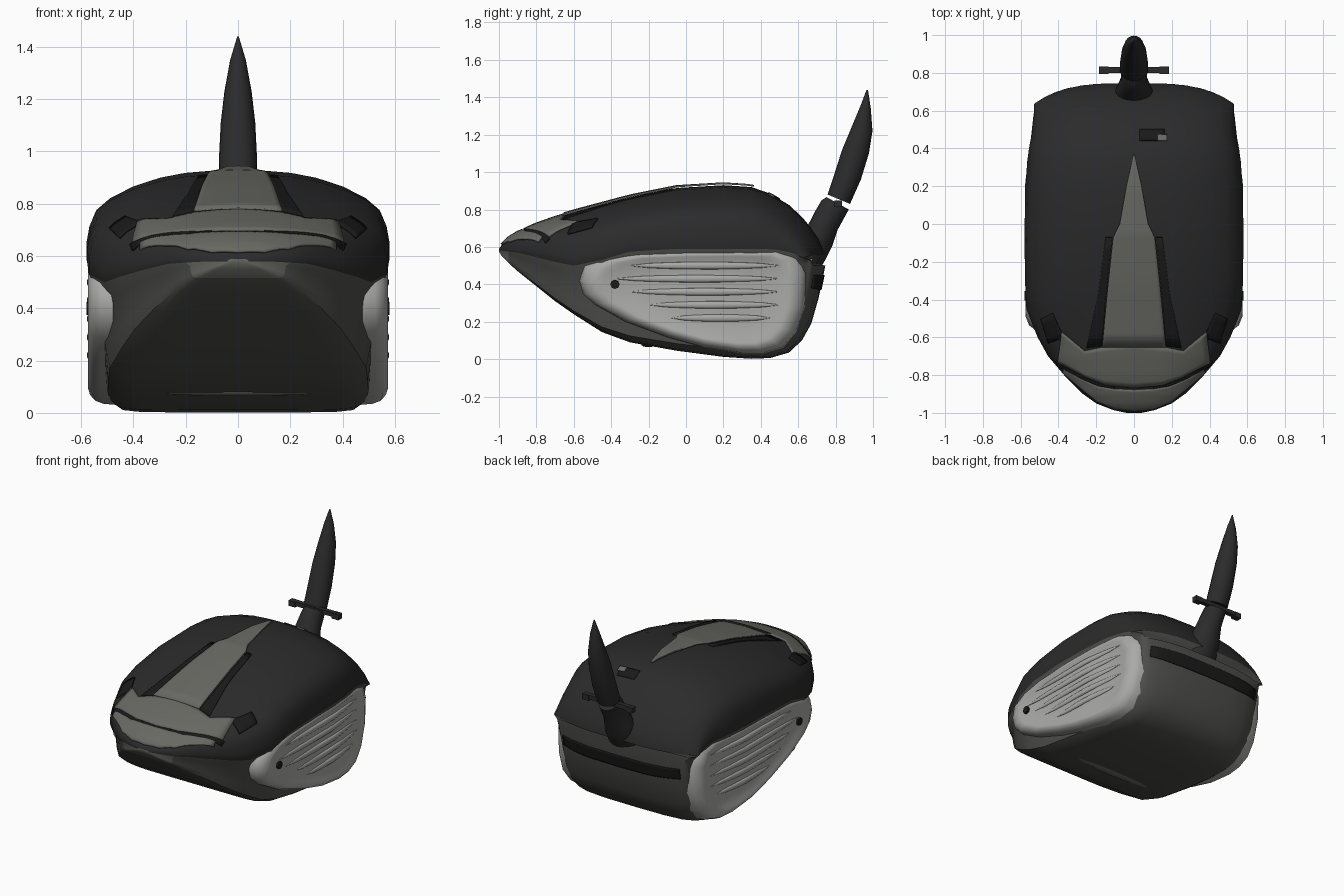
import bpy, bmesh, math
from mathutils import Vector
from mathutils.bvhtree import BVHTree

if "Cube" in bpy.data.objects:
    bpy.data.objects.remove(bpy.data.objects["Cube"])


def mat(name, r, g, b):
    m = bpy.data.materials.new(name)
    m.diffuse_color = (r, g, b, 1)
    m.use_nodes = True
    m.node_tree.nodes["Principled BSDF"].inputs["Base Color"].default_value = m.diffuse_color
    return m


SHELL = mat("charcoal shell", .024, .024, .024)
HULL = mat("dark grey hull", .075, .075, .07)
OLIVE = mat("warm grey trim", .14, .14, .125)
PANEL = mat("light grey panel", .40, .40, .39)
BLACK = mat("black recess", .010, .010, .010)


def make(name, verts, faces, mats, idx=None, angle=35, solid=0):
    me = bpy.data.meshes.new(name)
    me.from_pydata([tuple(v) for v in verts], [], faces)
    for m in mats:
        me.materials.append(m)
    if idx:
        for p, i in zip(me.polygons, idx):
            p.material_index = i
    bm = bmesh.new()
    bm.from_mesh(me)
    bmesh.ops.remove_doubles(bm, verts=bm.verts, dist=1e-5)
    bmesh.ops.recalc_face_normals(bm, faces=bm.faces)
    bm.to_mesh(me)
    bm.free()
    ob = bpy.data.objects.new(name, me)
    bpy.context.collection.objects.link(ob)
    if solid:
        s = ob.modifiers.new("thickness", 'SOLIDIFY')
        s.thickness, s.offset = solid, 0
    bpy.ops.object.select_all(action='DESELECT')
    ob.select_set(True)
    bpy.context.view_layer.objects.active = ob
    bpy.ops.object.shade_smooth_by_angle(angle=math.radians(angle))
    return ob


def loft(rings):
    n = len(rings[0])
    verts = [v for r in rings for v in r]
    faces = [(i*n + j, i*n + (j+1) % n, (i+1)*n + (j+1) % n, (i+1)*n + j)
             for i in range(len(rings)-1) for j in range(n)]
    faces += [tuple(range(n))[::-1], tuple(range(len(verts)-n, len(verts)))]
    return verts, faces


# Body: y, half width, bottom, seam height, top
stations = [
    (-1, .04, .575, .58, .59), (-.985, .11, .55, .58, .61), (-.95, .2, .515, .575, .645),
    (-.9, .27, .47, .57, .675), (-.8, .37, .39, .545, .72), (-.7, .455, .31, .52, .755),
    (-.6, .51, .24, .50, .785), (-.45, .57, .145, .53, .825), (-.3, .577, .09, .575, .865),
    (-.05, .58, .045, .59, .915), (.2, .575, .012, .59, .93), (.35, .565, .002, .59, .92),
    (.45, .555, .006, .59, .885), (.55, .54, .035, .585, .825), (.62, .535, .1, .575, .76),
    (.67, .53, .19, .565, .70), (.71, .53, .33, .55, .64), (.745, .53, .5, .54, .56)]
lower = [(0, 1), (.4, 1), (.65, .998), (.78, .985), (.86, .93), (.89, .7), (.92, .2)]
upper = [(1, 0), (1, .18), (.98, .38), (.94, .55), (.85, .68), (.7, .81), (.52, .91), (.35, .965), (.17, .99), (0, 1)]


def section(y, w, zb, zs, zt):
    half = [(fx*w, zs - fz*(zs-zb)) for fx, fz in lower] + [(fx*w, zs + fz*(zt-zs)) for fx, fz in upper]
    loop = half + [(-x, z) for x, z in half[-2:0:-1]]
    k = min(max((y-.3)/.445, 0), 1)          # rear face curves forward at its corners
    return [(x, y - .11*k*(abs(x)/.53)**3.5, z) for x, z in loop]


verts, faces = loft([section(*s) for s in stations])
n, nl = len(lower)*2 + len(upper)*2 - 2, len(lower)
idx = []
for f in faces[:-2]:
    j = f[0] % n
    low = j < nl or j >= n - nl
    idx.append((2 if stations[f[0]//n][0] < -.96 else 0) if low else 1)
body = make("body", verts, faces, [HULL, SHELL, OLIVE], idx + [2, 0])
bm = bmesh.new()
bm.from_mesh(body.data)
tree = BVHTree.FromBMesh(bm)


# Thin plates that follow the body; rows give both ends of each line across the plate
def plate(name, rows, material, view='TOP', off=.006, both=True, n=8, sub=4):
    dense = []
    for a, b in zip(rows, rows[1:]):
        dense += [[p + (q-p)*t/sub for p, q in zip(a, b)] for t in range(sub)]
    dense.append(rows[-1])
    verts, faces = [], []
    for side in ((1, -1) if both else (1,)):
        base = len(verts)
        for a, b, c, d in dense:
            for i in range(n+1):
                u, v = a + (c-a)*i/n, b + (d-b)*i/n
                if view == 'TOP':
                    hit, nor = tree.ray_cast(Vector((side*u, v, 2)), Vector((0, 0, -1)))[:2]
                else:
                    hit, nor = tree.ray_cast(Vector((side*u, 2, v)), Vector((0, -1, 0)))[:2]
                if hit is None:
                    hit, nor = tree.find_nearest(Vector((side*u, v, .6)))[:2]
                verts.append(hit + nor*off)
        m = n + 1
        faces += [(base+i*m+j, base+i*m+j+1, base+(i+1)*m+j+1, base+(i+1)*m+j)
                  for i in range(len(dense)-1) for j in range(n)]
    return make(name, verts, faces, [material], solid=.009)


plate("hood_spear", [(0, .36, .004, .36), (0, .2, .04, .2), (0, 0, .075, 0), (0, -.07, .11, -.07),
                     (0, -.35, .14, -.35), (0, -.65, .168, -.65)], OLIVE, off=.011)
plate("brow_band", [(0, -.63, 0, -.865), (.165, -.65, .15, -.85), (.26, -.67, .25, -.81),
                    (.38, -.57, .40, -.73)], OLIVE)
plate("visor_slot", [(.1, -.855, .1, -.88), (.25, -.805, .25, -.835), (.41, -.725, .40, -.75)], BLACK, off=.004)
plate("nose_band", [(0, -.875, 0, -.985), (.1, -.87, .1, -.975), (.19, -.855, .19, -.94),
                    (.28, -.815, .28, -.865), (.37, -.765, .37, -.785)], OLIVE)
plate("headlight", [(.43, -.47, .49, -.50), (.37, -.60, .45, -.63)], BLACK, off=.005)
plate("hood_scoop", [(.115, -.07, .15, -.07), (.145, -.35, .19, -.38), (.17, -.645, .25, -.655)], BLACK, off=.002)
plate("button_surround", [(.03, .5, .16, .5), (.03, .44, .16, .44)], BLACK, off=.001, both=False)
plate("button", [(.125, .47, .175, .47), (.125, .44, .175, .44)], OLIVE, off=.004, both=False)
plate("rear_slot", [(0, .45, 0, .37), (.25, .45, .25, .37), (.43, .45, .43, .38)], BLACK, 'BACK', off=.002)
bm.free()

# Side panels: outline (y, z) stepped outwards in rings
outline = [(-.57, .42), (-.55, .5), (-.46, .55), (-.3, .58), (0, .592), (.3, .595), (.52, .595), (.61, .56),
           (.65, .46), (.64, .28), (.59, .14), (.52, .06), (.42, .03), (.3, .03), (.1, .06),
           (-.1, .115), (-.33, .2), (-.49, .29), (-.55, .35)]
cy, cz = .1, .35
rings = [(1, .47), (.985, .525), (.95, .555), (.88, .574), (.82, .574), (.77, .565), (.4, .568)]


def panel_x(x, y):
    return x - .05*max(0, (y-.2)/.45)


for side, word in ((1, "right"), (-1, "left")):
    pts = [[(side*panel_x(x, cy+(y-cy)*s), cy+(y-cy)*s, cz+(z-cz)*s) for y, z in outline] for s, x in rings]
    make(word + "_side_panel", *loft(pts), [PANEL], angle=50)
    # Ribs, as long flattened lens shapes
    for i, (y0, y1) in enumerate([(-.3, .5), (-.38, .5), (-.3, .5), (-.2, .5), (-.08, .45)]):
        z, ribs = .5 - .07*i, []
        for k in range(9):
            t = k/8
            y, r = y0 + (y1-y0)*t, max(.05, math.sin(math.pi*t)**.5)
            ribs.append([(side*(panel_x(.566, y) + .012*r*math.cos(a)), y, z + .02*r*math.sin(a))
                         for a in [math.tau*q/12 for q in range(12)]])
        make(f"{word}_panel_rib_{i+1}", *loft(ribs), [PANEL], angle=60)
    ring = [[(side*x, -.38 + .025*math.cos(a), .4 + .025*math.sin(a))
             for a in [math.tau*q/8 for q in range(8)]] for x in (.55, .579)]
    make(word + "_panel_port", *loft(ring), [BLACK])


# Rear fin: elliptical sections between a front and a back point, with half width
def fin(name, rows):
    rings = []
    for yf, zf, yb, zb, hx in rows:
        rings.append([(hx*math.sin(a), (yf+yb)/2 + (yf-yb)/2*math.cos(a), (zf+zb)/2 + (zf-zb)/2*math.cos(a))
                      for a in [math.tau*q/20 for q in range(20)]])
    make(name, *loft(rings), [SHELL], angle=40)


fin("fin_stalk", [(.62, .66, .70, .46, .11), (.665, .74, .745, .53, .10), (.69, .79, .78, .60, .085),
                  (.725, .85, .81, .69, .07), (.752, .866, .87, .80, .066)])
fin("fin_blade", [(.757, .88, .877, .83, .075), (.79, .98, .935, .96, .073), (.835, 1.12, .978, 1.1, .066),
                  (.885, 1.24, .997, 1.22, .052), (.935, 1.36, .988, 1.34, .03), (.965, 1.44, .973, 1.44, .003)])


def box(name, c, s, material):
    bpy.ops.mesh.primitive_cube_add(size=1, location=c)
    ob = bpy.context.object
    ob.name, ob.scale = name, s
    ob.data.materials.append(material)


# Fin crossbar, its end caps and the lip under the nose
box("fin_crossbar", (0, .815, .835), (.32, .03, .028), SHELL)
for s in (1, -1):
    box("crossbar_end", (s*.16, .815, .83), (.05, .04, .035), SHELL)
bpy.ops.mesh.primitive_uv_sphere_add(segments=24, ring_count=8, location=(0, -.2, .08))
lip = bpy.context.object
lip.name, lip.scale = "underside_lip", (.32, .04, .016)
lip.data.materials.append(OLIVE)
bpy.ops.object.shade_smooth()
